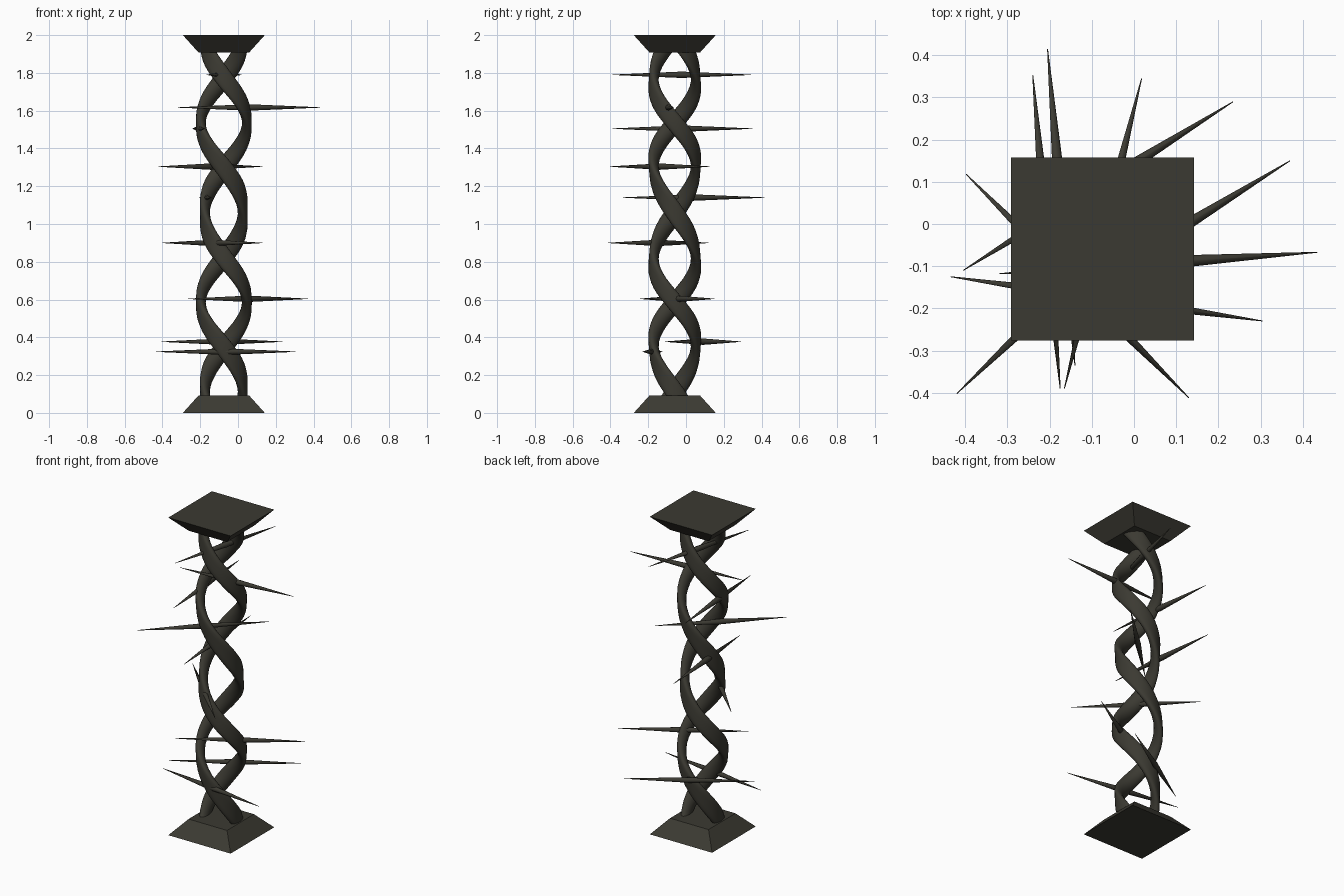
import bpy, bmesh, math
from mathutils import Vector

if "Cube" in bpy.data.objects:
    bpy.data.objects.remove(bpy.data.objects["Cube"])

CX, CY = -0.075, -0.0595          # column axis

mat = bpy.data.materials.new("dark olive iron")
mat.diffuse_color = (0.044, 0.042, 0.032, 1)
mat.use_nodes = True
mat.node_tree.nodes["Principled BSDF"].inputs["Base Color"].default_value = mat.diffuse_color


def finish(name, bm, smooth=False):
    bmesh.ops.recalc_face_normals(bm, faces=bm.faces)
    me = bpy.data.meshes.new(name)
    bm.to_mesh(me)
    bm.free()
    me.materials.append(mat)
    for p in me.polygons:
        p.use_smooth = smooth
    ob = bpy.data.objects.new(name, me)
    bpy.context.collection.objects.link(ob)
    return ob


def loft(name, rings, smooth=False):
    """Skin a list of equally sized point rings and cap both ends."""
    bm = bmesh.new()
    vs = [[bm.verts.new(p) for p in r] for r in rings]
    n = len(vs[0])
    for a, b in zip(vs, vs[1:]):
        for i in range(n):
            j = (i + 1) % n
            bm.faces.new((a[i], a[j], b[j], b[i]))
    bm.faces.new(vs[0])
    bm.faces.new(vs[-1])
    return finish(name, bm, smooth)


def square(h, z):
    return [(CX + sx * h, CY + sy * h, z) for sx, sy in ((-1, -1), (1, -1), (1, 1), (-1, 1))]


# base and capital: mirrored tapered slabs
loft("base_plinth", [square(0.217, 0), square(0.134, 0.092)])
loft("top_capital", [square(0.134, 1.908), square(0.217, 2.0)])


# two twisted strands with a flattened section
def strand(name, phase):
    rings = []
    steps, sides = 72, 14
    for k in range(steps + 1):
        z = 0.06 + 1.88 * k / steps
        t = -math.pi * (z - 0.11) / 0.475
        R = 0.111 - 0.011 * math.cos(t)
        u = Vector((math.cos(t + phase), math.sin(t + phase), 0))
        v = Vector((-u.y, u.x, 0))
        c = Vector((CX, CY, z)) + u * R
        rings.append([c + u * (0.026 * math.cos(a)) + v * (0.06 * math.sin(a))
                      for a in (2 * math.pi * i / sides for i in range(sides))])
    loft(name, rings, True)


strand("strand_a", 0)
strand("strand_b", math.pi)

# double-ended thorns: height, first tip x y, second tip x y
thorns = [
    (1.79, 0.018, 0.345, -0.165, -0.39),
    (1.617, 0.435, -0.067, -0.32, -0.118),
    (1.505, -0.24, 0.353, -0.175, -0.39),
    (1.304, -0.42, -0.402, 0.13, 0.125),
    (1.14, -0.205, 0.415, -0.14, -0.335),
    (0.90, -0.398, 0.118, 0.13, -0.412),
    (0.604, 0.37, 0.15, -0.265, -0.243),
    (0.377, 0.235, 0.29, -0.405, -0.11),
    (0.324, 0.305, -0.23, -0.435, -0.125),
]
for k, (z, x1, y1, x2, y2) in enumerate(thorns):
    a, b = Vector((x1, y1, z)), Vector((x2, y2, z))
    d = (b - a).normalized()
    side, up = Vector((-d.y, d.x, 0)), Vector((0, 0, 1))
    rings = []
    for f, r in ((0, 0.001), (0.5, 0.017), (1, 0.001)):
        c = a.lerp(b, f)
        rings.append([c + side * (r * math.cos(w)) + up * (r * math.sin(w))
                      for w in (2 * math.pi * i / 8 for i in range(8))])
    loft("thorn_%d" % (k + 1), rings, True)
